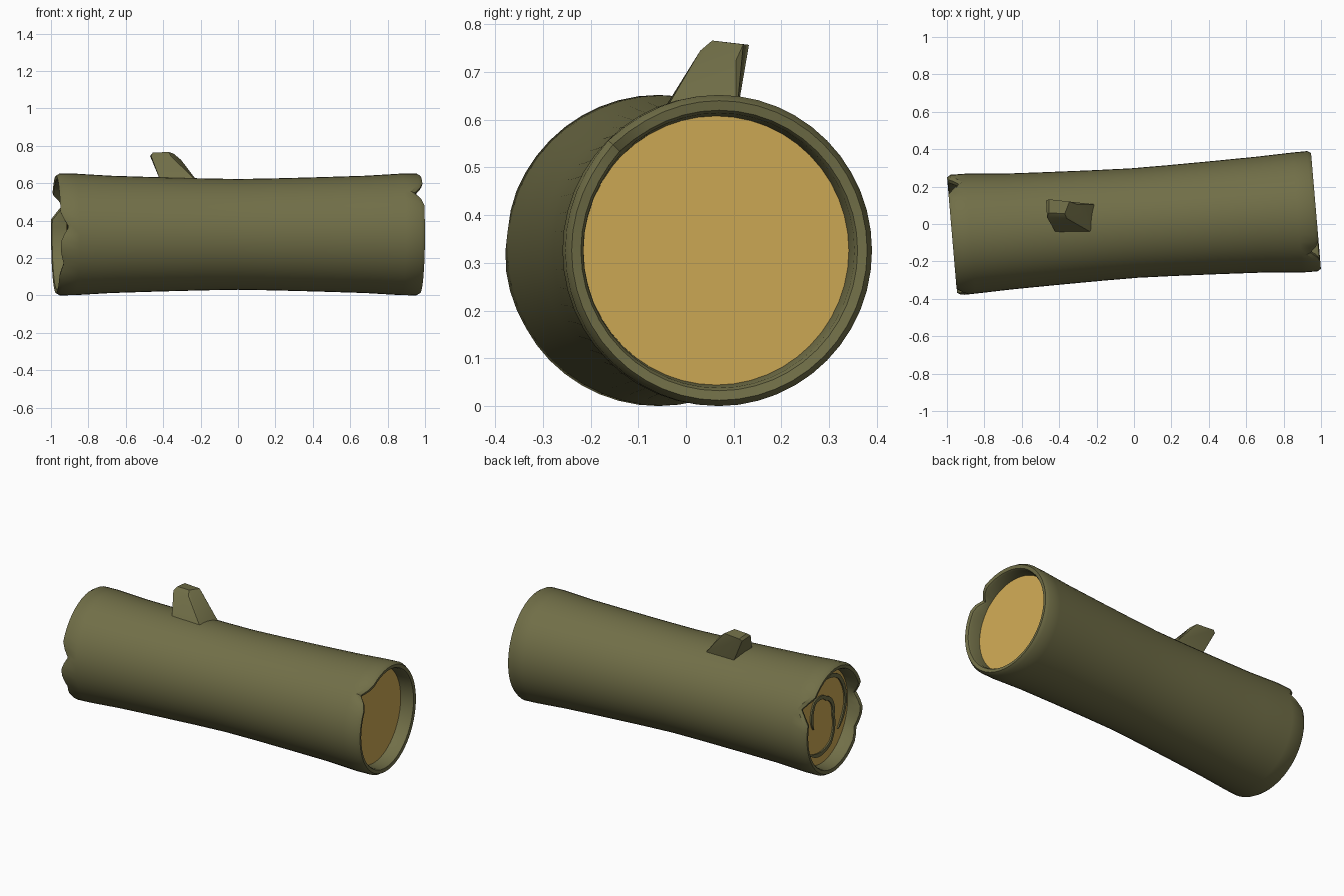
import bpy, bmesh, math
from mathutils import Vector

if "Cube" in bpy.data.objects:
    bpy.data.objects.remove(bpy.data.objects["Cube"])


def material(name, col):
    m = bpy.data.materials.new(name)
    m.diffuse_color = (*col, 1)
    m.use_nodes = True
    m.node_tree.nodes["Principled BSDF"].inputs["Base Color"].default_value = m.diffuse_color
    return m


BARK = material("olive bark", (0.165, 0.158, 0.064))
WOOD = material("tan wood", (0.62, 0.40, 0.09))
SEG = 48


def finish(bm, name, mat, angle=35):
    bmesh.ops.recalc_face_normals(bm, faces=bm.faces[:])
    me = bpy.data.meshes.new(name)
    bm.to_mesh(me)
    bm.free()
    ob = bpy.data.objects.new(name, me)
    bpy.context.collection.objects.link(ob)
    me.materials.append(mat)
    if angle:
        me.polygons.foreach_set("use_smooth", [True] * len(me.polygons))
        me.set_sharp_from_angle(angle=math.radians(angle))
    return ob


def log_point(t, r, deg, inset=0.0):
    """Point on the log: t along the bent axis (-1..1), inset moves inward from the end."""
    a = 0.067 + 0.018 * abs(t)
    axis = Vector((math.cos(a), math.sin(a), 0))
    side = Vector((-axis.y, axis.x, 0))
    c = Vector((0.973 * t, 0.005 + 0.065 * t, 0.326))
    th = math.radians(deg)
    s = 1 if t > 0 else -1
    return c + side * r * 0.99 * math.cos(th) + Vector((0, 0, r * math.sin(th))) - axis * s * inset


# chips broken out of each rim: angle, half width, depth
CHIPS = {1: [(135, 11, 0.048)],
         -1: [(172.5, 13, 0.042), (210, 13, 0.018), (30, 15, 0.058)]}


def chip(end, deg):
    return max(d * max(0, 1 - abs((deg - a + 180) % 360 - 180) / w) for a, w, d in CHIPS[end])


# log shell: hollow rim, outer skin and hollow rim at the other end
def rim_rings(end):
    return [(end, 0.281, 0.09, 0), (end, 0.288, 0.014, 1), (end, 0.294, 0.004, 1),
            (end, 0.314, 0.0, 1), (end, 0.326, 0.02, 1), (end, 0.325, 0.10, 0)]


rings = rim_rings(-1)
rings += [(t, 0.296 + 0.028 * abs(t) ** 1.3, 0, 0) for t in (-0.7, -0.45, -0.2, 0, 0.2, 0.45, 0.7)]
rings += rim_rings(1)[::-1]
bm = bmesh.new()
loops = []
for t, r, inset, chipped in rings:
    loop = []
    for i in range(SEG):
        deg = i * 360 / SEG
        d = inset + (chip(t, deg) if chipped else 0)
        loop.append(bm.verts.new(log_point(t, r, deg, d)))
    loops.append(loop)
for a, b in zip(loops, loops[1:]):
    for i in range(SEG):
        j = (i + 1) % SEG
        bm.faces.new((a[i], a[j], b[j], b[i]))
finish(bm, "log_bark", BARK)

# recessed cut wood at both ends
for end, name in ((1, "right_cut_wood"), (-1, "left_cut_wood")):
    bm = bmesh.new()
    vs = [bm.verts.new(log_point(end, 0.283, i * 360 / SEG, 0.08)) for i in range(SEG)]
    f = bm.faces.new(vs)
    f.normal_update()
    if f.normal.x * end < 0:
        f.normal_flip()
    me = bpy.data.meshes.new(name)
    bm.to_mesh(me)
    bm.free()
    me.materials.append(WOOD)
    bpy.context.collection.objects.link(bpy.data.objects.new(name, me))


# growth ring marks on the left cut: ribbons through (angle, radius) points
def ring_mark(name, keys, width=0.024, steps=7):
    path = []
    for (a0, r0), (a1, r1) in zip(keys, keys[1:]):
        path += [(a0 + (a1 - a0) * k / steps, r0 + (r1 - r0) * k / steps) for k in range(steps)]
    path.append(keys[-1])
    bm = bmesh.new()
    rows = []
    for k, (a, r) in enumerate(path):
        w = width / 2 * min(1, 0.3 + k / 4, 0.3 + (len(path) - 1 - k) / 4)
        rows.append([bm.verts.new(log_point(-1, r + o, a, h))
                     for o, h in ((-w, 0.08), (-w, 0.072), (w, 0.072), (w, 0.08))])
    for p, q in zip(rows, rows[1:]):
        for i in range(4):
            j = (i + 1) % 4
            bm.faces.new((p[i], p[j], q[j], q[i]))
    bm.faces.new(rows[0])
    bm.faces.new(rows[-1])
    finish(bm, name, BARK, 40)


ring_mark("outer_ring_mark", [(85, 0.22), (135, 0.25), (180, 0.25), (220, 0.215)])
ring_mark("inner_ring_mark", [(315, 0.235), (247, 0.205), (197, 0.115), (107, 0.105),
                              (52, 0.155), (-18, 0.115)])

# broken branch stub leaning up and back
bm = bmesh.new()
base = [(-0.41, -0.06, 0.60), (-0.21, -0.055, 0.60), (-0.21, 0.105, 0.60), (-0.40, 0.105, 0.60)]
shoulder = [(-0.465, 0.035, 0.745), (-0.36, 0.03, 0.745), (-0.305, 0.105, 0.725), (-0.47, 0.125, 0.745)]
tip = [(-0.455, 0.06, 0.764), (-0.37, 0.055, 0.766), (-0.345, 0.12, 0.758), (-0.455, 0.132, 0.757)]
for p in base + shoulder + tip:
    bm.verts.new(p)
bmesh.ops.convex_hull(bm, input=bm.verts[:])
bmesh.ops.dissolve_limit(bm, angle_limit=math.radians(8), verts=bm.verts[:], edges=bm.edges[:])
finish(bm, "branch_stub", BARK, 30)
